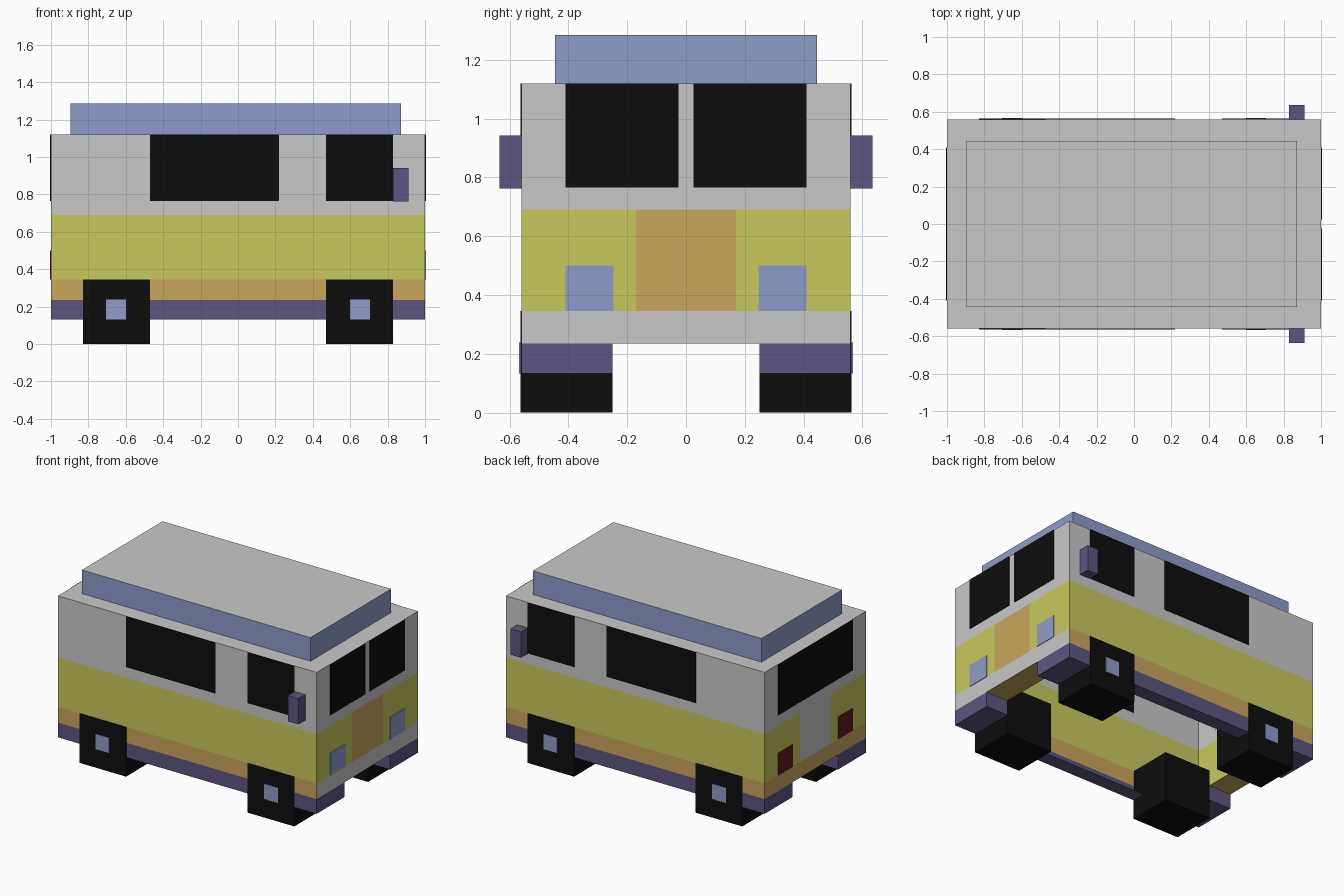
import bpy, bmesh
from mathutils import Vector

if "Cube" in bpy.data.objects:
    bpy.data.objects.remove(bpy.data.objects["Cube"])


def material(name, rgb):
    m = bpy.data.materials.new(name)
    lin = [((c / 255 + 0.055) / 1.055) ** 2.4 if c > 10 else c / 255 / 12.92 for c in rgb]
    m.diffuse_color = (*lin, 1)
    m.use_nodes = True
    m.node_tree.nodes["Principled BSDF"].inputs["Base Color"].default_value = m.diffuse_color
    return m


GREY = material("light grey", (201, 201, 201))
YELLOW = material("yellow", (201, 201, 92))
TAN = material("tan", (201, 167, 92))
PURPLE = material("purple", (93, 85, 129))
BLACK = material("black", (13, 13, 13))
BLUE = material("pale blue", (144, 156, 201))
RED = material("dark red", (92, 28, 36))


def box(name, x, y, z, mats, rule=None, drop=None, cuts=()):
    """Box between ranges; optional plane cuts, dropped faces and material rule."""
    bm = bmesh.new()
    bmesh.ops.create_cube(bm, size=1)
    for v in bm.verts:
        v.co = [r[0] + (c + 0.5) * (r[1] - r[0]) for r, c in zip((x, y, z), v.co)]
    for co, no in cuts:
        bmesh.ops.bisect_plane(bm, geom=bm.verts[:] + bm.edges[:] + bm.faces[:],
                               plane_co=co, plane_no=no)
    bm.normal_update()
    if drop:
        bmesh.ops.delete(bm, geom=[f for f in bm.faces if drop(f.normal)], context='FACES')
    if rule:
        for f in bm.faces:
            f.material_index = rule(f.calc_center_median(), f.normal)
    me = bpy.data.meshes.new(name)
    bm.to_mesh(me)
    bm.free()
    for m in mats:
        me.materials.append(m)
    ob = bpy.data.objects.new(name, me)
    bpy.context.collection.objects.link(ob)
    return ob


def span(a, b, s):
    return (a, b) if s > 0 else (-b, -a)


L, W, T = 1.0, 0.56, 0.004   # half length, half width, plate thickness
FLOOR, BAND, BELT, TOP = 0.235, 0.345, 0.69, 1.12


# Body shell, open below: painted bands by height and direction
def body_paint(c, n):
    if n.z > 0.5 or c.z > BELT:
        return 0
    if c.z < BAND:
        return 0 if n.x > 0.5 else 2
    if abs(n.x) > 0.5 and abs(c.y) < 0.17:
        return 2 if n.x > 0 else 0
    return 1


X, Y, Z = Vector((1, 0, 0)), Vector((0, 1, 0)), Vector((0, 0, 1))
box("body_shell", (-L, L), (-W, W), (FLOOR, TOP), [GREY, YELLOW, TAN], body_paint,
    drop=lambda n: n.z < -0.5,
    cuts=[(Z * BAND, Z), (Z * BELT, Z), (Y * 0.17, Y), (Y * -0.17, Y)])

# Raised roof: grey top, blue sides
box("raised_roof", (-0.895, 0.872), (-0.445, 0.445), (TOP, 1.285), [BLUE, GREY],
    lambda c, n: int(n.z > 0.5), drop=lambda n: n.z < -0.5)

for s, side in ((-1, "near"), (1, "far")):
    # Side windows
    box(f"{side}_rear_side_window", (-0.47, 0.22), span(W, W + T, s), (0.765, TOP), [BLACK])
    box(f"{side}_cab_window", (0.47, 0.83), span(W, W + T, s), (0.765, TOP), [BLACK])
    # Door mirror
    box(f"{side}_mirror", (0.83, 0.912), span(W, 0.635, s), (0.762, 0.942), [PURPLE])
    # Sill between the wheels: outer skin and underside only
    box(f"{side}_sill", (-0.47, 0.47), span(0.46, W, s), (0.132, FLOOR), [PURPLE],
        drop=lambda n, s=s: n.z > 0.5 or n.y * s < -0.5 or abs(n.x) > 0.5)
    # Windscreen pane, headlight and tail light
    box(f"{side}_windscreen", (L, L + T), span(0.025, 0.41, s), (0.765, TOP), [BLACK])
    box(f"{side}_headlight", (L, L + T), span(0.247, 0.41, s), (BAND, 0.5), [BLUE])
    box(f"{side}_tail_light", (-L - T, -L), span(0.25, 0.41, s), (BAND, 0.5), [RED])
    for e, end in ((-1, "rear"), (1, "front")):
        # Bumper block, square wheel and hub
        box(f"{side}_{end}_bumper", span(0.83, L, e), span(0.25, W, s), (0.132, FLOOR), [PURPLE])
        box(f"{side}_{end}_wheel", span(0.47, 0.83, e), span(0.25, W + T, s), (0, BAND), [BLACK])
        box(f"{side}_{end}_hub", span(0.6, 0.705, e), span(W + T, W + 2 * T, s), (0.132, 0.238), [BLUE])

# Rear window
box("rear_window", (-L - T, -L), (-0.41, 0.41), (0.765, TOP), [BLACK])

# Floor panels under both overhangs
for e, end in ((-1, "rear"), (1, "front")):
    box(f"{end}_floor", span(0.83, L, e), (-0.25, 0.25), (FLOOR, FLOOR + 0.004), [TAN])
